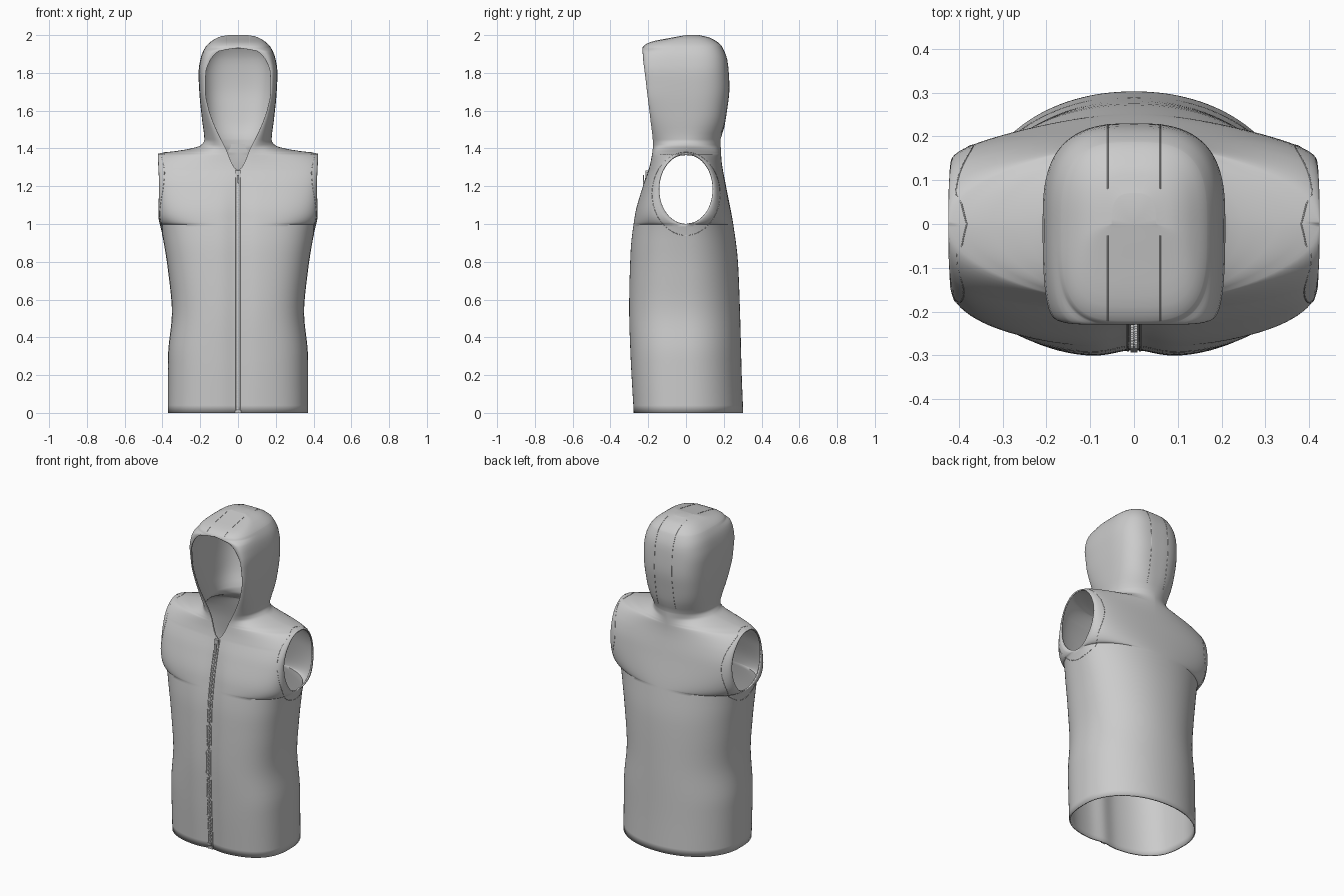
import bpy, bmesh, math
from mathutils import Matrix

if "Cube" in bpy.data.objects:
    bpy.data.objects.remove(bpy.data.objects["Cube"])


def curve(*keys):
    """Smooth monotone interpolation through (z, value) keys."""
    zs, vs = [k[0] for k in keys], [k[1] for k in keys]
    d = [(vs[i + 1] - vs[i]) / (zs[i + 1] - zs[i]) for i in range(len(zs) - 1)]
    m = [d[0]] + [2 * a * b / (a + b) if a * b > 0 else 0 for a, b in zip(d, d[1:])] + [d[-1]]

    def f(z):
        if z <= zs[0]:
            return vs[0]
        if z >= zs[-1]:
            return vs[-1]
        i = max(j for j in range(len(zs) - 1) if zs[j] <= z)
        h = zs[i + 1] - zs[i]
        t = (z - zs[i]) / h
        return (vs[i] * (1 + 2 * t) * (1 - t) ** 2 + h * m[i] * t * (1 - t) ** 2
                + vs[i + 1] * t * t * (3 - 2 * t) + h * m[i + 1] * t * t * (t - 1))
    return f


# Garment profiles over height: half width, front and back depth, face opening
width = curve((0, .37), (.3, .37), (.53, .35), (.75, .37), (.95, .402), (1.05, .422), (1.2, .418),
              (1.372, .424), (1.39, .3), (1.415, .2), (1.445, .178), (1.55, .19), (1.7, .205),
              (1.8, .209), (1.88, .197), (1.94, .17), (1.975, .13), (1.993, .09), (2, .05))
front = curve((0, .28), (.3, .297), (.55, .305), (.85, .297), (1.05, .272), (1.2, .23), (1.33, .187),
              (1.42, .175), (1.55, .188), (1.75, .212), (1.932, .23), (1.95, .215), (1.965, .18),
              (1.985, .08), (2, 0))
back = curve((0, .303), (.2, .295), (.5, .287), (.8, .275), (1, .25), (1.2, .212), (1.35, .187),
             (1.45, .183), (1.5, .2), (1.6, .217), (1.72, .23), (1.85, .222), (1.94, .19),
             (1.985, .13), (2, .07))
opening = curve((1.285, 0), (1.3, .02), (1.4, .065), (1.5, .115), (1.6, .153), (1.7, .172),
                (1.8, .17), (1.87, .145), (1.915, .1), (1.932, 0))
front_n = curve((0, 2.8), (1, 2.8), (1.2, 2.3), (1.38, 1.6), (1.45, 2), (1.7, 2.4), (1.94, 3.5))
back_n = curve((0, 2.1), (1.2, 2.1), (1.38, 1.6), (1.45, 2.1), (1.6, 2.8), (2, 3))
groove = curve((0, .014), (1, .018), (1.3, 0))
ARM_Z, ARM_H = 1.185, .187


def arm(z):
    return .142 * math.sqrt(max(0, 1 - ((z - ARM_Z) / ARM_H) ** 2))


def section(z, side):
    """Half cross-section: front (side -1) or back (side 1), from centre to side."""
    n, depth = (front_n(z), front(z)) if side < 0 else (back_n(z), back(z))
    o = opening(z) if side < 0 else 0
    w, a, cols, pts = width(z), arm(z), 28, []
    for i in range(cols + 1):
        t = math.pi / 2 * (i / cols) ** (1.5 if side < 0 else 1.2)
        x = o + (w - o) * math.sin(t) ** (2 / n)
        y = a + (depth - a) * max(0, math.cos(t)) ** (2 / n)
        if side < 0:
            y -= groove(z) * math.exp(-(x / .06) ** 2)
        pts.append((x, side * y, z))
    return pts


# Garment shell: body, shoulders and hood as one loft with arm and face openings
levels = {round(i * .04, 4) for i in range(25)}
levels |= {round(ARM_Z - ARM_H * math.cos(math.pi * i / 24), 4) for i in range(25)}
levels |= {round(1.372 + i * .007, 4) for i in range(12)}
levels |= {round(1.48 + i * .03, 4) for i in range(14)}
levels |= {1.285, 1.293, .985, 1.89, 1.905, 1.915, 1.924, 1.929, 1.932, 1.936, 1.943}
levels |= {round(2 - .055 * (i / 12) ** 2, 4) for i in range(13)}
levels = sorted(levels)

bm = bmesh.new()
for mirror in (1, -1):
    for side in (-1, 1):
        rows = [[(mirror * x, y, zz) for x, y, zz in section(z, side)] for z in levels]
        rows.append([(0, 0, 2)] * len(rows[0]))
        grid = [[bm.verts.new(p) for p in r] for r in rows]
        for r0, r1 in zip(grid, grid[1:]):
            for i in range(len(r0) - 1):
                q = [r0[i], r0[i + 1], r1[i + 1], r1[i]]
                bm.faces.new(q if mirror * side < 0 else q[::-1])
bmesh.ops.remove_doubles(bm, verts=bm.verts, dist=2e-4)
bmesh.ops.dissolve_degenerate(bm, edges=bm.edges, dist=1e-5)


def finish(name, bm, smooth=True):
    me = bpy.data.meshes.new(name)
    bm.to_mesh(me)
    bm.free()
    ob = bpy.data.objects.new(name, me)
    bpy.context.collection.objects.link(ob)
    bpy.ops.object.select_all(action='DESELECT')
    ob.select_set(True)
    bpy.context.view_layer.objects.active = ob
    if smooth:
        bpy.ops.object.shade_smooth_by_angle(angle=math.radians(50))
    return ob


vest = finish("hooded_vest", bm)
sol = vest.modifiers.new("cloth", 'SOLIDIFY')
sol.thickness, sol.offset = .008, -1


def cord(name, pts, r=.002, cyclic=False):
    cu = bpy.data.curves.new(name, 'CURVE')
    cu.dimensions, cu.bevel_depth, cu.bevel_resolution = '3D', r, 1
    sp = cu.splines.new('POLY')
    sp.points.add(len(pts) - 1)
    for p, co in zip(sp.points, pts):
        p.co = (*co, 1)
    sp.use_cyclic_u = cyclic
    bpy.context.collection.objects.link(bpy.data.objects.new(name, cu))


def box(bm, centre, size):
    bmesh.ops.create_cube(bm, size=1, matrix=Matrix.Translation(centre) @ Matrix.Diagonal((*size, 1)))


def depth_at(z, x, side):
    n, d = (front_n(z), front(z)) if side < 0 else (back_n(z), back(z))
    return side * d * max(0, 1 - (x / width(z)) ** n) ** (1 / n)


def zip_y(z):
    return -front(z) + groove(z)


# Seams on the hood, around the armholes, and zip tape edges
for s in (-1, 1):
    hood = [z for z in levels if z > 1.46 and width(z) > .075]
    pts = [(s * .06, depth_at(z, .06, 1), z) for z in hood]
    pts += [(s * .06, depth_at(z, .06, -1), z) for z in reversed(hood) if z > 1.94]
    cord("hood_seam", pts, .0015)
    loop = []
    for i in range(48):
        ph = 2 * math.pi * i / 48
        y, z = .18 * math.cos(ph), 1.16 + .22 * math.sin(ph)
        n, d = (front_n(z), front(z)) if y < 0 else (back_n(z), back(z))
        rel = min(1, max(0, (abs(y) - arm(z)) / (d - arm(z))))
        loop.append((s * width(z) * (1 - rel ** n) ** (1 / n), y, z))
    cord("armhole_seam", loop, .0015, True)
    cord("zip_tape_edge", [(s * .014, zip_y(z) - .001, z) for z in levels if z <= 1.29], .003)

# Zip teeth, alternating left and right
bm = bmesh.new()
for i in range(100):
    z = .012 + i * .0124
    box(bm, ((-1) ** i * .003, zip_y(z) - .002, z), (.011, .008, .007))
finish("zip_teeth", bm, False)

# Zip slider with pull, and bottom stop
bm = bmesh.new()
box(bm, (0, zip_y(1.265) - .004, 1.265), (.024, .014, .035))
box(bm, (0, zip_y(1.235) - .012, 1.235), (.012, .005, .05))
box(bm, (0, zip_y(.006) - .002, .006), (.03, .01, .012))
finish("zip_slider", bm, False)

# Neck label inside the back
bm = bmesh.new()
box(bm, (0, back(1.4) - .012, 1.4), (.1, .004, .045))
finish("neck_label", bm, False)
